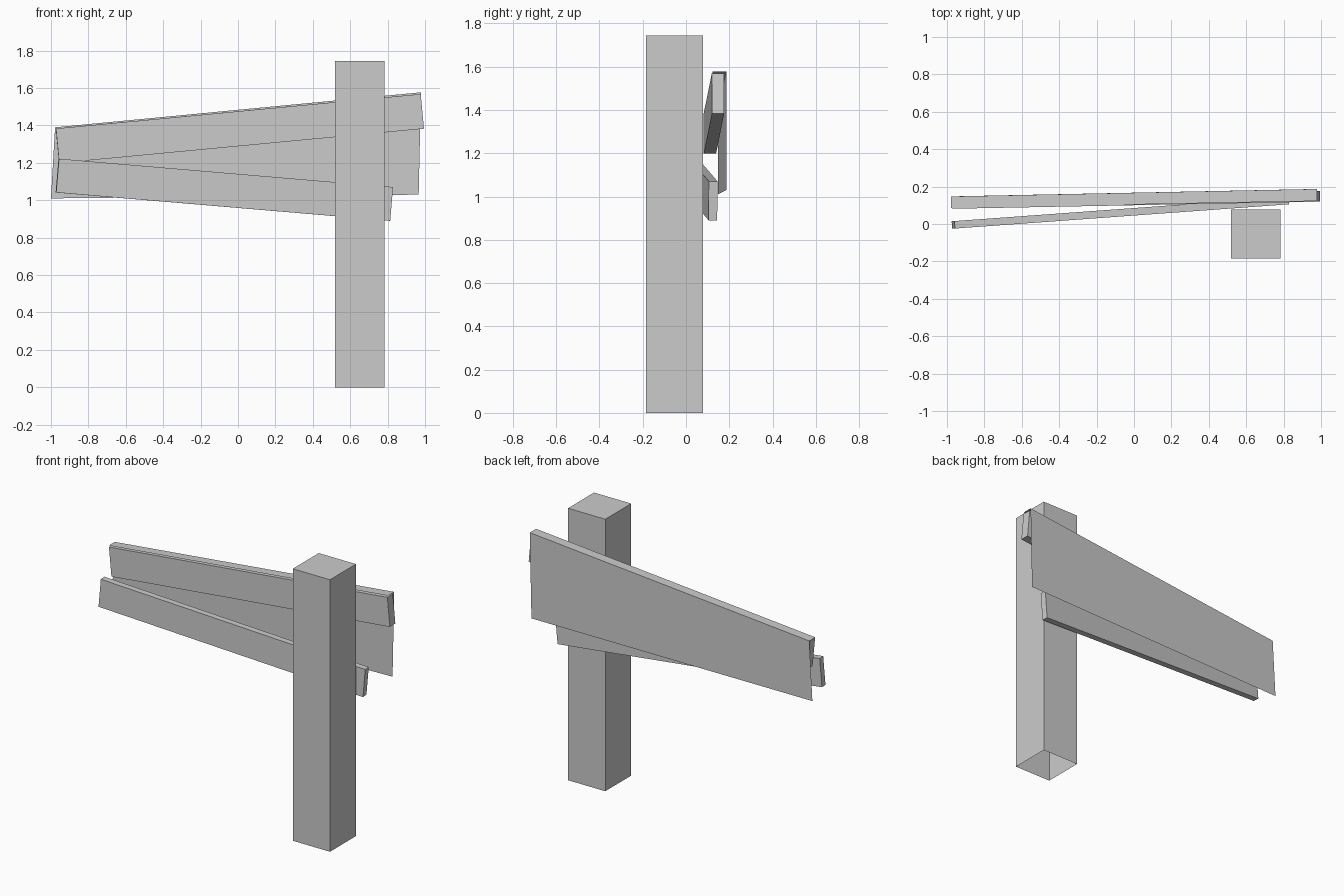
import bpy
import bmesh
from math import radians
from mathutils import Euler, Vector

default_cube = bpy.data.objects.get("Cube")
if default_cube:
    bpy.data.objects.remove(default_cube, do_unlink=True)

grey = bpy.data.materials.new("plain grey")
grey.use_nodes = True
GREY = (0.6, 0.6, 0.6, 1)
grey.diffuse_color = GREY
grey.node_tree.nodes["Principled BSDF"].inputs["Base Color"].default_value = GREY


def finish(name, bm):
    mesh = bpy.data.meshes.new(name)
    bm.to_mesh(mesh)
    bm.free()
    mesh.materials.append(grey)
    obj = bpy.data.objects.new(name, mesh)
    bpy.context.collection.objects.link(obj)
    return obj


def beam(name, centre, size, pitch=0, yaw=0, open_bottom=False):
    """Rectangular beam, optionally without its underside."""
    bm = bmesh.new()
    bmesh.ops.create_cube(bm, size=1)
    bmesh.ops.scale(bm, vec=Vector(size), verts=bm.verts)
    if open_bottom:
        bm.normal_update()
        under = [f for f in bm.faces if f.normal.z < -0.9]
        bmesh.ops.delete(bm, geom=under, context='FACES_ONLY')
    obj = finish(name, bm)
    obj.location = centre
    obj.rotation_euler = Euler((0, radians(pitch), radians(yaw)))
    return obj


# Upright post, open underneath
beam("post", (0.65, -0.053, 0.872), (0.264, 0.263, 1.745), open_bottom=True)

# Two slanted boards fanning out from the post
beam("upper_board", (0.01, 0.129, 1.383), (1.959, 0.057, 0.186), pitch=-5.4, yaw=1.1)
beam("lower_board", (-0.073, 0.06, 1.056), (1.797, 0.04, 0.181), pitch=4.83, yaw=4.15)

# Thin cover: a flange over the upper board and a tapered sheet behind it
bm = bmesh.new()
front = [bm.verts.new(p) for p in ((-0.978, 0.086, 1.39), (0.978, 0.123, 1.577))]
ridge = [bm.verts.new(p) for p in ((-0.978, 0.147, 1.39), (0.978, 0.187, 1.577))]
hem = [bm.verts.new(p) for p in ((-1.0, 0.147, 1.01), (0.966, 0.187, 1.03))]
bm.faces.new((front[0], front[1], ridge[1], ridge[0]))
bm.faces.new((ridge[0], ridge[1], hem[1], hem[0]))
finish("back_cover", bm)
